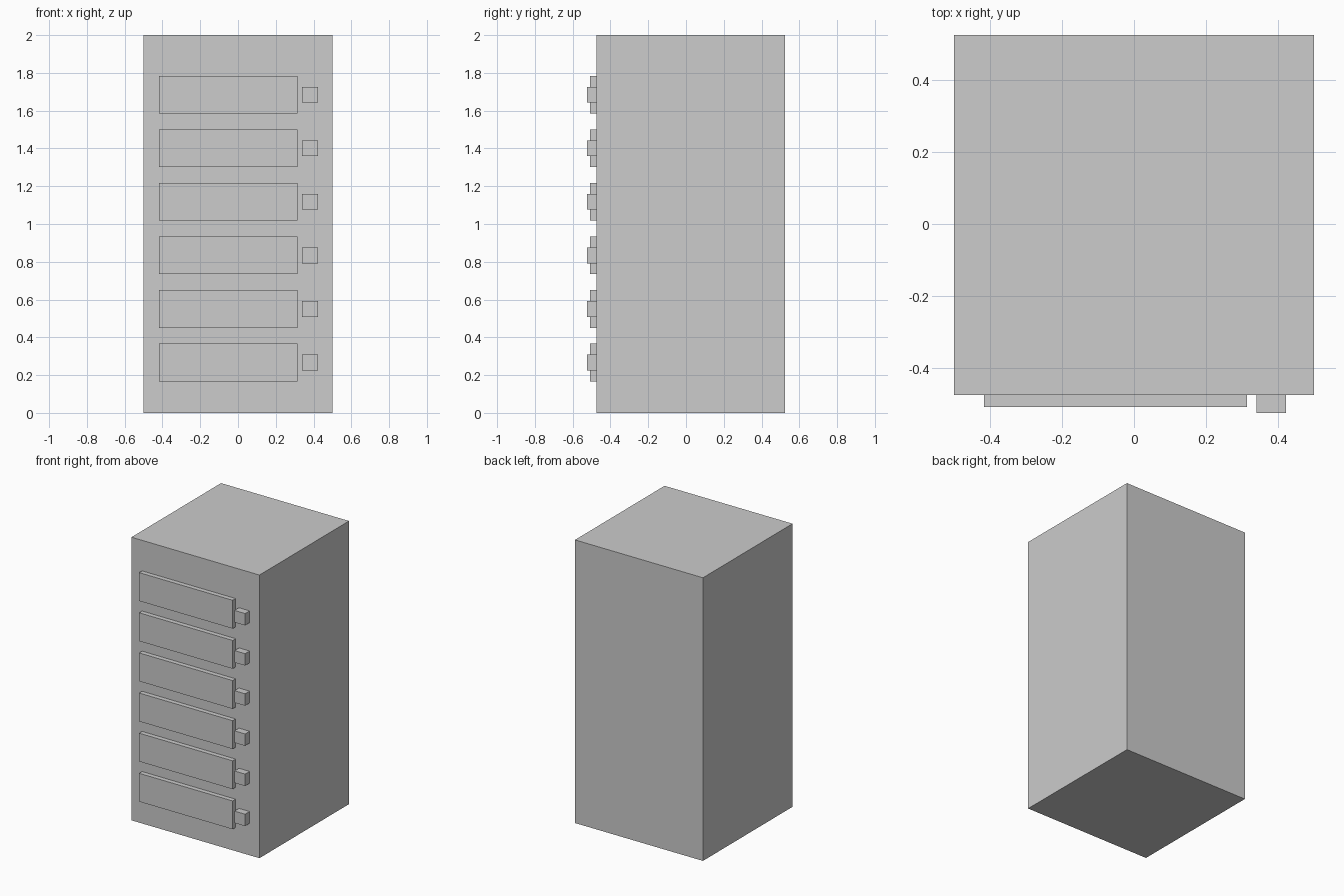
import bpy

# Remove the default cube only
default = bpy.data.objects.get("Cube")
if default:
    bpy.data.objects.remove(default, do_unlink=True)

# Single light grey material
grey = bpy.data.materials.new("light_grey")
grey.use_nodes = True
colour = (0.604, 0.604, 0.604, 1.0)
grey.diffuse_color = colour
for node in grey.node_tree.nodes:
    if node.type == 'BSDF_PRINCIPLED':
        node.inputs["Base Color"].default_value = colour


def box(name, low, high):
    """Axis-aligned box between two corners."""
    centre = [(a + b) / 2 for a, b in zip(low, high)]
    size = [b - a for a, b in zip(low, high)]
    bpy.ops.mesh.primitive_cube_add(size=1, location=centre)
    obj = bpy.context.object
    obj.name = name
    obj.scale = size
    bpy.ops.object.transform_apply(location=False, rotation=False, scale=True)
    obj.data.materials.append(grey)
    return obj


FRONT = -0.475    # front plane of the cabinet
FIRST = 0.267     # height of the lowest drawer's middle
STEP = 0.2835     # drawer spacing

# Cabinet body
box("cabinet_body", (-0.5, FRONT, 0), (0.5, 0.525, 2))

# Six drawer fronts, each with a square handle beside it
for i in range(6):
    z = FIRST + i * STEP
    box(f"drawer_front_{i + 1}", (-0.417, FRONT - 0.033, z - 0.1), (0.314, FRONT, z + 0.1))
    box(f"drawer_handle_{i + 1}", (0.34, FRONT - 0.05, z - 0.042), (0.423, FRONT, z + 0.042))
